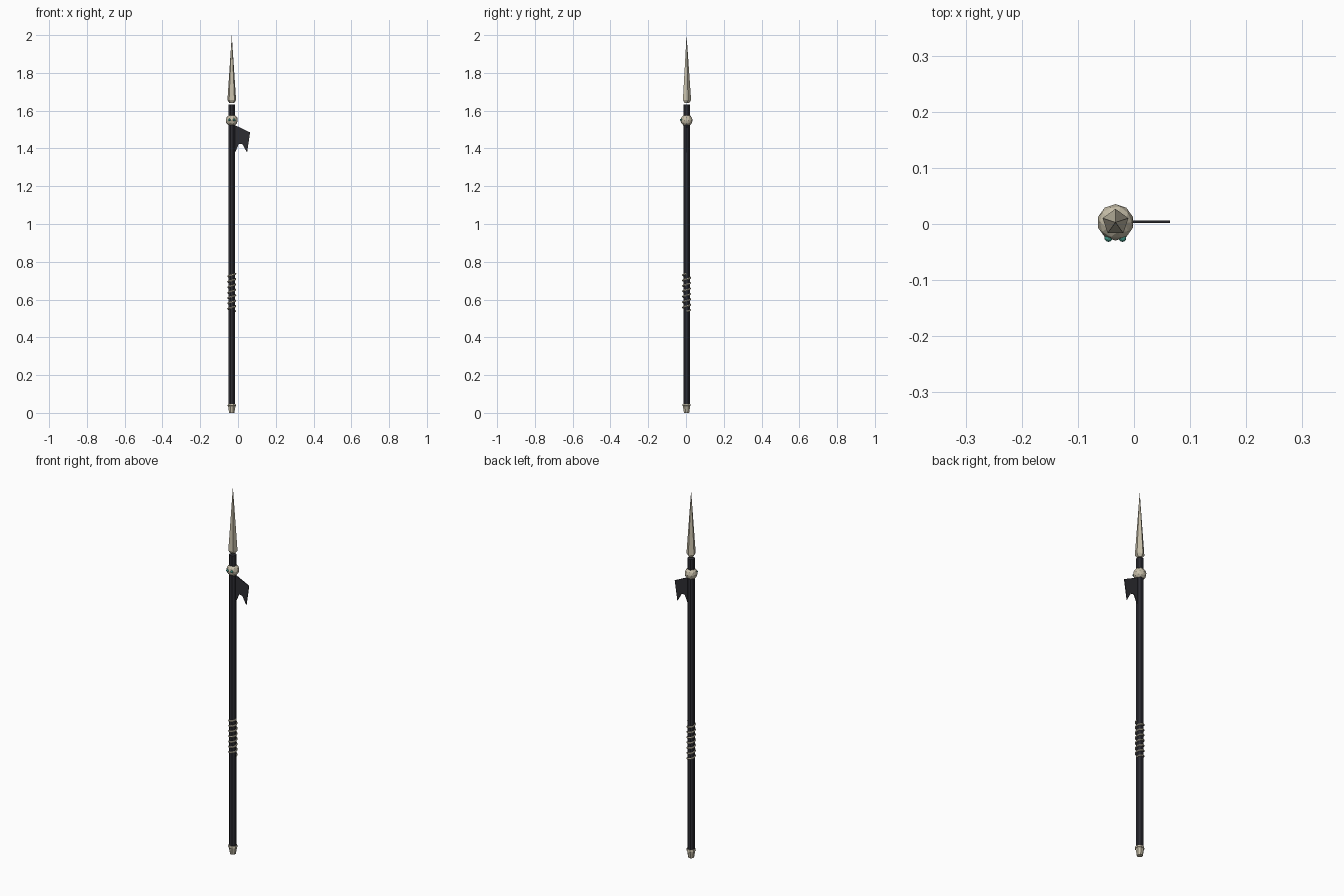
import bpy, bmesh, math
from mathutils import Vector

if "Cube" in bpy.data.objects:
    bpy.data.objects.remove(bpy.data.objects["Cube"])

CX, CY = -0.033, 0.003  # shaft axis


def mat(name, rgb):
    m = bpy.data.materials.new(name)
    m.diffuse_color = (*rgb, 1)
    m.use_nodes = True
    m.node_tree.nodes["Principled BSDF"].inputs["Base Color"].default_value = m.diffuse_color
    return m


bone = mat("bone", (0.57, 0.52, 0.40))
dark_wood = mat("dark wood", (0.026, 0.026, 0.034))
black_cloth = mat("black cloth", (0.027, 0.027, 0.032))
teal = mat("teal glow", (0.07, 0.36, 0.29))


def finish(name, bm, material):
    bmesh.ops.recalc_face_normals(bm, faces=bm.faces)
    me = bpy.data.meshes.new(name)
    bm.to_mesh(me)
    bm.free()
    me.materials.append(material)
    ob = bpy.data.objects.new(name, me)
    bpy.context.collection.objects.link(ob)
    return ob


def lathe(name, profile, sides, material, phase=0.0):
    """Stack of flat-faced rings (radius, z); radius 0 makes a point."""
    bm = bmesh.new()
    rings = []
    for r, z in profile:
        n = sides if r > 0 else 1
        rings.append([bm.verts.new((CX + r * math.cos(phase + math.tau * i / sides),
                                    CY + r * math.sin(phase + math.tau * i / sides), z))
                      for i in range(n)])
    for a, b in zip(rings, rings[1:]):
        for i in range(sides):
            j = (i + 1) % sides
            if len(b) == 1:
                bm.faces.new((a[i], a[j], b[0]))
            else:
                bm.faces.new((a[i], a[j], b[j], b[i]))
    for ring in (rings[0], rings[-1]):
        if len(ring) > 1:
            bm.faces.new(ring)
    return finish(name, bm, material)


def ball(name, loc, radius, subdiv, material):
    bm = bmesh.new()
    bmesh.ops.create_icosphere(bm, subdivisions=subdiv, radius=radius)
    bmesh.ops.translate(bm, verts=bm.verts, vec=loc)
    return finish(name, bm, material)


# Shaft, butt cap and five-sided point
lathe("shaft", [(0.019, 0.03), (0.019, 1.632)], 8, dark_wood, math.pi / 8)
lathe("butt_cap", [(0.015, 0.0), (0.021, 0.036), (0.024, 0.038), (0.022, 0.048)],
      8, bone, math.pi / 8)
lathe("spear_point", [(0.013, 1.640), (0.024, 1.656), (0.0, 2.0)], 5, bone, math.pi / 2)

# Skull with two eyes
ball("skull", (CX, CY, 1.549), 0.0325, 2, bone)
for side in (-1, 1):
    ball("eye", (CX + side * 0.0125, CY - 0.028, 1.551), 0.007, 2, teal)

# Grip cord: tube swept along a helix
bm = bmesh.new()
turns, steps, tube = 7, 12, 0.0045
prev = None
for k in range(turns * steps + 1):
    a = math.tau * k / steps
    z = 0.537 + 0.20 * k / (turns * steps)
    out = Vector((math.cos(a), math.sin(a), 0))
    centre = Vector((CX, CY, z)) + out * 0.0195
    ring = [bm.verts.new(centre + tube * (out * math.cos(t) + Vector((0, 0, math.sin(t)))))
            for t in (math.tau * i / 6 for i in range(6))]
    if prev:
        for i in range(6):
            j = (i + 1) % 6
            bm.faces.new((prev[i], prev[j], ring[j], ring[i]))
    else:
        bm.faces.new(ring)
    prev = ring
bm.faces.new(prev)
finish("grip_cord", bm, bone)

# Ragged pennant with a notched lower edge, extruded thin
outline = [(-0.022, 1.526), (0.064, 1.485), (0.048, 1.378), (0.024, 1.422),
           (0.004, 1.424), (-0.018, 1.372), (-0.022, 1.372)]
bm = bmesh.new()
face = bm.faces.new([bm.verts.new((x, 0.002, z)) for x, z in outline])
ext = bmesh.ops.extrude_face_region(bm, geom=[face])
bmesh.ops.translate(bm, vec=(0, 0.004, 0),
                    verts=[g for g in ext["geom"] if isinstance(g, bmesh.types.BMVert)])
finish("pennant", bm, black_cloth)
